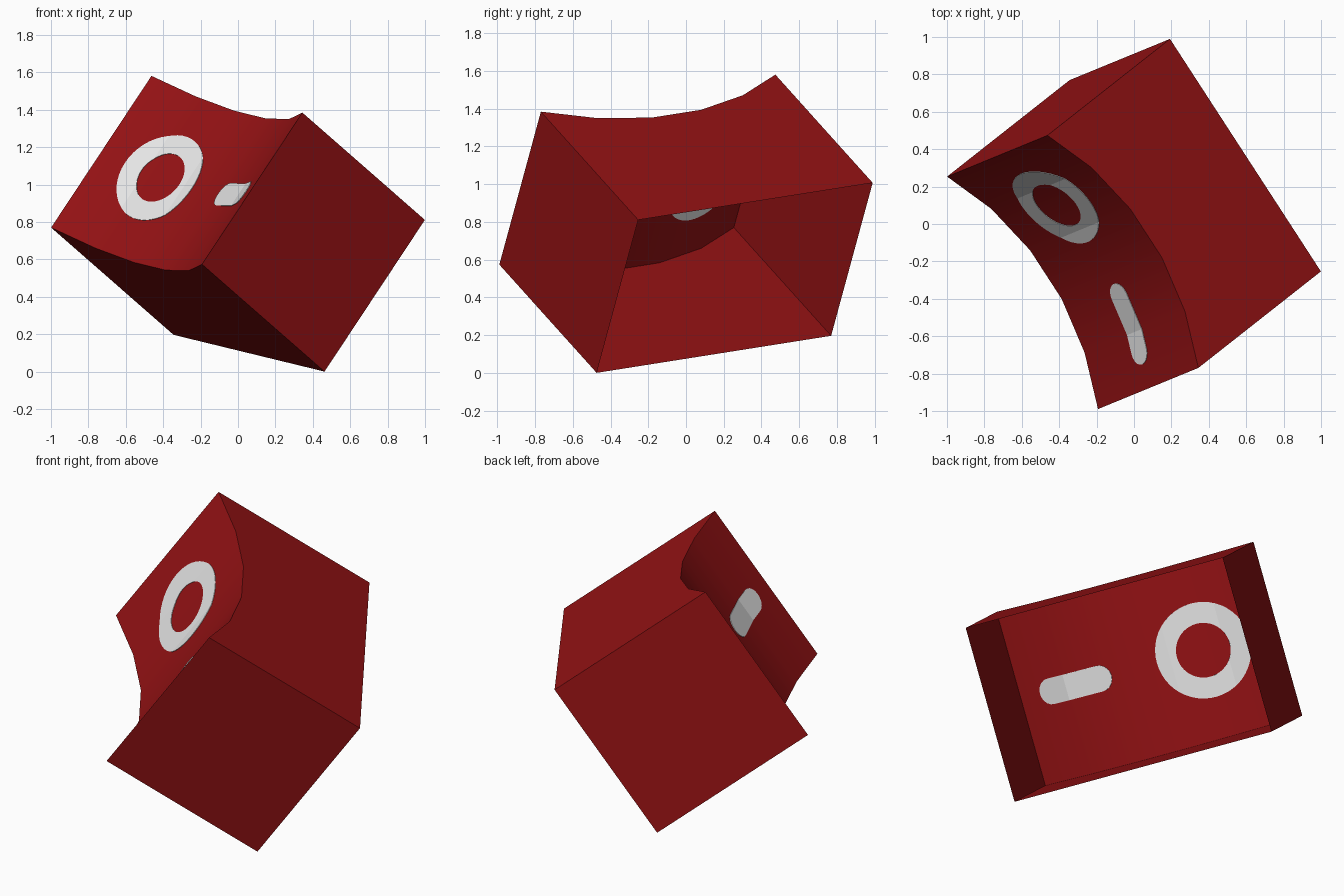
import bpy, bmesh, math
from mathutils import Vector

if "Cube" in bpy.data.objects:
    bpy.data.objects.remove(bpy.data.objects["Cube"])

# Tilted frame of the switch cap: along its length, across it, and outwards
UP = Vector((0.536, 0.22, 0.81)).normalized()
LONG = Vector((-0.81, 1.24, 0.19))
LONG = (LONG - UP * LONG.dot(UP)).normalized()
OUT = UP.cross(LONG)
L, H, D = 1.495, 0.997, 1.012
CENTRE = Vector((0, 0, (L * abs(LONG.z) + H * abs(UP.z) + D * abs(OUT.z)) / 2))
SEGS = 5
R = L  # a 60 degree arc has a radius equal to its chord


def place(w, e, d):
    return CENTRE + LONG * w + UP * e + OUT * d


# Hollow front profile as (length, depth) points
arc = []
for i in range(SEGS + 1):
    a = math.radians(-30 + 60 * i / SEGS)
    arc.append((R * math.sin(a), D / 2 - R * (math.cos(a) - math.cos(math.radians(30)))))
STEP = 2 * R * math.sin(math.radians(30 / SEGS))


def on_arc(s, e):
    """Point on the hollow face; s is the distance along it from the middle."""
    t = s / STEP + SEGS / 2
    i = max(0, min(SEGS - 1, int(t)))
    f = t - i
    (w0, d0), (w1, d1) = arc[i], arc[i + 1]
    return place(w0 + (w1 - w0) * f, e, d0 + (d1 - d0) * f)


def material(name, rgb):
    m = bpy.data.materials.new(name)
    m.diffuse_color = (*rgb, 1)
    m.use_nodes = True
    m.node_tree.nodes["Principled BSDF"].inputs["Base Color"].default_value = m.diffuse_color
    return m


def make_object(name, bm, mat):
    me = bpy.data.meshes.new(name)
    bm.to_mesh(me)
    bm.free()
    ob = bpy.data.objects.new(name, me)
    bpy.context.collection.objects.link(ob)
    me.materials.append(mat)
    return ob


red = material("dark red", (0.30, 0.006, 0.007))
white = material("white", (0.9, 0.9, 0.9))

# Cap shell: profile swept across, two end caps, open at the back
bm = bmesh.new()
profile = [(-L / 2, -D / 2)] + arc + [(L / 2, -D / 2)]
low = [bm.verts.new(place(w, -H / 2, d)) for w, d in profile]
high = [bm.verts.new(place(w, H / 2, d)) for w, d in profile]
for i in range(len(profile) - 1):
    bm.faces.new((low[i], low[i + 1], high[i + 1], high[i]))
bm.faces.new(low[::-1])
bm.faces.new(high)
bmesh.ops.recalc_face_normals(bm, faces=bm.faces)
if (high[0].link_faces[0].normal.dot(high[0].link_faces[0].calc_center_median() - CENTRE)) < 0:
    bmesh.ops.reverse_faces(bm, faces=bm.faces)
cap = make_object("switch_cap", bm, red)
bpy.context.view_layer.objects.active = cap
cap.select_set(True)
bpy.ops.object.shade_smooth_by_angle(angle=math.radians(30))


def marking(name, outlines):
    """Thin plate folded onto the hollow face, showing on both of its sides."""
    bm = bmesh.new()
    loops = [[bm.verts.new((s, e, 0)) for s, e in o] for o in outlines]
    if len(loops) == 1:
        bm.faces.new(loops[0])
    else:
        a, b = loops
        n = len(a)
        for i in range(n):
            j = (i + 1) % n
            bm.faces.new((a[i], a[j], b[j], b[i]))
    for k in range(1, SEGS):  # cut at the fold lines
        geom = bm.verts[:] + bm.edges[:] + bm.faces[:]
        bmesh.ops.bisect_plane(bm, geom=geom, dist=1e-5,
                               plane_co=((k - SEGS / 2) * STEP, 0, 0), plane_no=(1, 0, 0))
    for v in bm.verts:
        v.co = on_arc(v.co.x, v.co.y)
    ob = make_object(name, bm, white)
    mod = ob.modifiers.new("thickness", 'SOLIDIFY')
    mod.thickness = 0.006
    mod.offset = 0


def circle(cx, r, n=48):
    return [(cx + r * math.cos(2 * math.pi * i / n), r * math.sin(2 * math.pi * i / n))
            for i in range(n)]


# Ring marking
marking("ring_marking", [circle(0.345, 0.267), circle(0.345, 0.151)])

# Bar marking with rounded ends
r, half, mid = 0.073, 0.157, -0.418
bar = [(mid + sx * half + r * math.cos(a), r * math.sin(a))
       for sx, start in ((1, -90), (-1, 90))
       for a in [math.radians(start + 180 * i / 10) for i in range(11)]]
marking("bar_marking", [bar])
